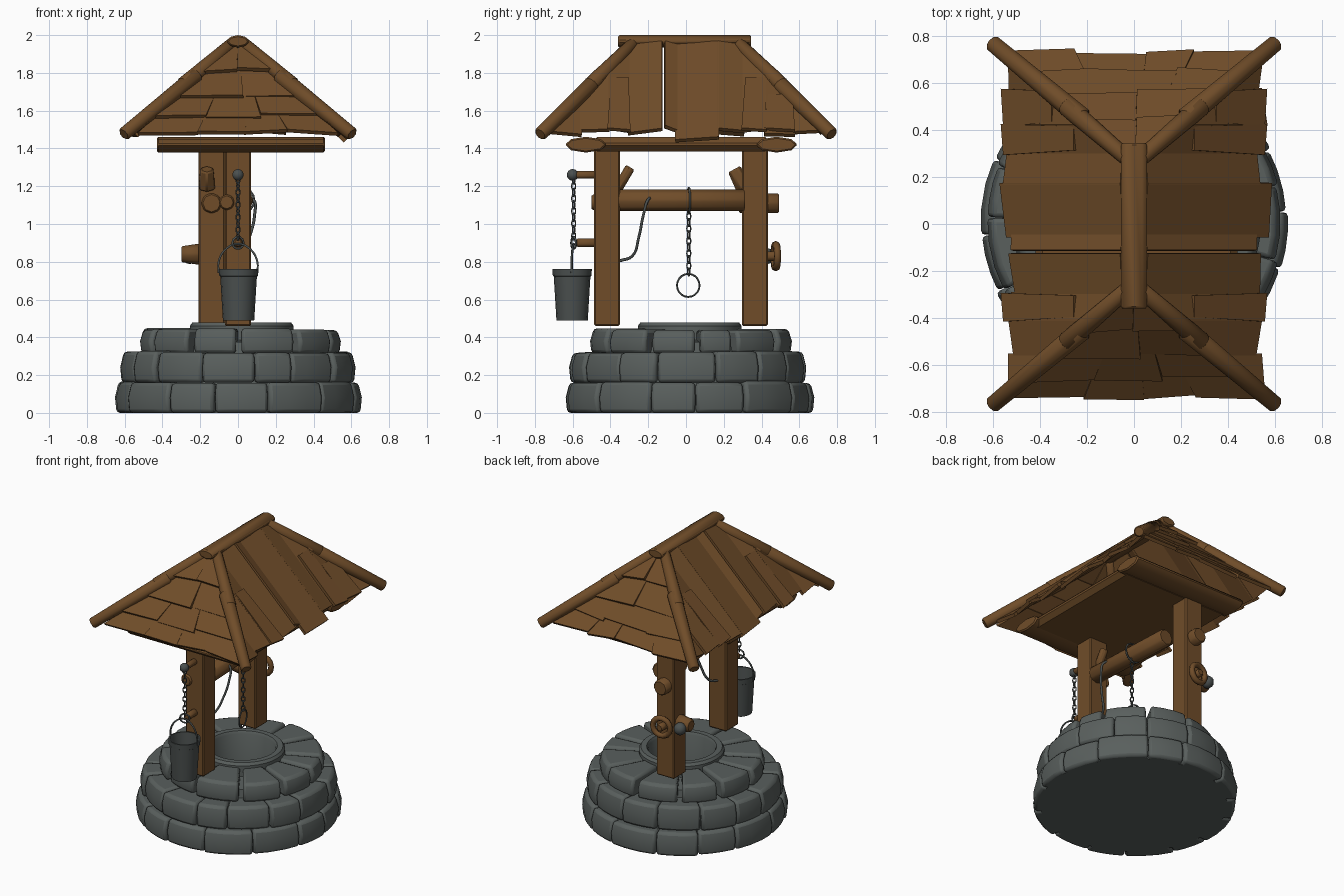
import bpy, bmesh, math, random
from mathutils import Vector, Matrix

if "Cube" in bpy.data.objects:
    bpy.data.objects.remove(bpy.data.objects["Cube"])

random.seed(7)
rnd = random.uniform


def material(name, col):
    m = bpy.data.materials.new(name)
    m.diffuse_color = (*col, 1)
    m.use_nodes = True
    m.node_tree.nodes["Principled BSDF"].inputs["Base Color"].default_value = m.diffuse_color
    return m


WOOD = material("brown wood", (0.16, 0.073, 0.022))
STONE = material("grey stone", (0.10, 0.115, 0.11))
METAL = material("dark metal", (0.07, 0.08, 0.078))


def finish(bm, name, mat, smooth=None, bevel=0, segs=2):
    bmesh.ops.recalc_face_normals(bm, faces=bm.faces)
    me = bpy.data.meshes.new(name)
    bm.to_mesh(me)
    bm.free()
    me.materials.append(mat)
    ob = bpy.data.objects.new(name, me)
    bpy.context.collection.objects.link(ob)
    if bevel:
        b = ob.modifiers.new("bevel", "BEVEL")
        b.width, b.segments, b.limit_method = bevel, segs, "ANGLE"
        b.angle_limit = math.radians(35)
    if smooth:
        bpy.ops.object.select_all(action="DESELECT")
        ob.select_set(True)
        bpy.context.view_layer.objects.active = ob
        bpy.ops.object.shade_smooth_by_angle(angle=math.radians(smooth))
    return ob


def log(name, p0, p1, r0, r1=None, sides=8, flat=1, mat=WOOD, bevel=0.008):
    """Round timber between two points; flat squashes its height."""
    p0, p1 = Vector(p0), Vector(p1)
    d = p1 - p0
    mtx = (Matrix.Translation((p0 + p1) / 2) @ d.to_track_quat("Z", "Y").to_matrix().to_4x4()
           @ Matrix.Diagonal((1, flat, 1, 1)))
    bm = bmesh.new()
    bmesh.ops.create_cone(bm, cap_ends=True, segments=sides, radius1=r0, radius2=r1 or r0,
                          depth=d.length, matrix=mtx)
    return finish(bm, name, mat, 50, bevel, 1)


def box(name, lo, hi, mat=WOOD, bevel=0.008):
    lo, hi = Vector(lo), Vector(hi)
    bm = bmesh.new()
    bmesh.ops.create_cube(bm, size=1, matrix=Matrix.Translation((lo + hi) / 2)
                          @ Matrix.Diagonal((*(hi - lo), 1)))
    return finish(bm, name, mat, None, bevel, 1)


def board(name, pts, thick):
    """Flat board from four corners, thickened upward."""
    pts = [Vector(p) for p in pts]
    n = (pts[2] - pts[0]).cross(pts[3] - pts[1]).normalized()
    if n.z < 0:
        n = -n
    bm = bmesh.new()
    a = [bm.verts.new(p) for p in pts]
    b = [bm.verts.new(p + n * thick) for p in pts]
    bm.faces.new(a)
    bm.faces.new(b)
    for i in range(4):
        j = (i + 1) % 4
        bm.faces.new((a[i], a[j], b[j], b[i]))
    finish(bm, name, WOOD)


def lathe(name, prof, mat, centre=(0, 0), sides=24):
    bm = bmesh.new()
    vs = [bm.verts.new((r + centre[0], centre[1], z)) for r, z in prof]
    es = [bm.edges.new(p) for p in zip(vs, vs[1:])]
    bmesh.ops.spin(bm, geom=vs + es, cent=(*centre, 0), axis=(0, 0, 1), angle=math.tau,
                   steps=sides, use_duplicate=False)
    bmesh.ops.remove_doubles(bm, verts=bm.verts, dist=0.0005)
    return finish(bm, name, mat, 35)


def torus(name, loc, R, r, rot=(0, 0, 0), mat=METAL, seg=10, stretch=1):
    bpy.ops.mesh.primitive_torus_add(major_radius=R, minor_radius=r, major_segments=seg,
                                     minor_segments=6, location=loc, rotation=rot)
    ob = bpy.context.object
    ob.name = name
    ob.scale.y = stretch
    ob.data.materials.append(mat)
    bpy.ops.object.shade_smooth()


def wire(name, pts, r):
    cu = bpy.data.curves.new(name, "CURVE")
    cu.dimensions, cu.bevel_depth, cu.bevel_resolution, cu.resolution_u = "3D", r, 1, 5
    cu.use_fill_caps = True
    sp = cu.splines.new("BEZIER")
    sp.bezier_points.add(len(pts) - 1)
    for bp, p in zip(sp.bezier_points, pts):
        bp.co = p
        bp.handle_left_type = bp.handle_right_type = "AUTO"
    cu.materials.append(METAL)
    bpy.context.collection.objects.link(bpy.data.objects.new(name, cu))


def ball(name, loc, r):
    bm = bmesh.new()
    bmesh.ops.create_uvsphere(bm, u_segments=10, v_segments=7, radius=r,
                              matrix=Matrix.Translation(loc))
    finish(bm, name, METAL, 60)


def chain(name, x, y, top, bottom):
    n = round((top - bottom) / 0.034)
    for i in range(n):
        z = top + (bottom - top) * (i + 0.5) / n
        torus(name, (x, y, z), 0.012, 0.004, (math.pi / 2, 0, 0.5 + (i % 2) * math.pi / 2),
              stretch=1.6)


# stone rings: wedge stones around the well
def stone_ring(name, count, r_in, r_out, z0, z1, gap, cx, cy, shift):
    cuts = [(i + shift + rnd(-0.16, 0.16)) * math.tau / count for i in range(count)]
    cuts.append(cuts[0] + math.tau)
    for a0, a1 in zip(cuts, cuts[1:]):
        ro, top = r_out + rnd(-0.012, 0.012), z1 + rnd(-0.008, 0.004)
        bm = bmesh.new()
        loops = []
        for k in range(4):
            a = a0 + gap / 2 + (a1 - a0 - gap) * k / 3
            c, s = math.cos(a), math.sin(a)
            loops.append([bm.verts.new((cx + c * r, cy + s * r, z)) for r, z in
                          ((r_in, z0), (ro, z0), (ro + 0.008, (z0 + z1) / 2), (ro - 0.012, top), (r_in, top))])
        for p, q in zip(loops, loops[1:]):
            for i in range(5):
                j = (i + 1) % 5
                bm.faces.new((p[i], p[j], q[j], q[i]))
        bm.faces.new(loops[0])
        bm.faces.new(loops[-1])
        finish(bm, name, STONE, 50, 0.018)


stone_ring("bottom_stone", 14, 0.42, 0.65, 0.0, 0.165, 0.006, 0.0, 0.01, 0.2)
stone_ring("middle_stone", 15, 0.36, 0.617, 0.16, 0.325, 0.006, 0.005, 0.01, 0.5)
stone_ring("top_stone", 12, 0.255, 0.525, 0.315, 0.445, 0.06, 0.015, 0.03, 0.0)
lathe("well_core", [(0, 0.1), (0.205, 0.1), (0.215, 0.46), (0.225, 0.478), (0.262, 0.478),
                    (0.275, 0.46), (0.275, 0.385), (0.45, 0.375), (0.46, 0.3), (0.56, 0.29),
                    (0.59, 0.1), (0.59, 0.02), (0.6, 0), (0, 0)], STONE, (0.02, 0.02), 32)

# posts, wide flat cross beams and the ceiling between them
box("front_post", (-0.07, -0.487, 0.46), (0.07, -0.35, 1.42))
box("back_post", (-0.21, 0.296, 0.46), (-0.07, 0.434, 1.42))
log("front_cross_beam", (-0.43, -0.53, 1.42), (0.46, -0.53, 1.42), 0.11, flat=0.38)
log("back_cross_beam", (-0.43, 0.48, 1.42), (0.46, 0.48, 1.42), 0.11, flat=0.38)
box("ceiling", (-0.42, -0.5, 1.385), (0.44, 0.45, 1.46), bevel=0.03)

# windlass log, and stubs on the posts
log("windlass", (0.022, -0.36, 1.125), (-0.01, 0.31, 1.125), 0.06)
log("windlass_stub", (-0.06, -0.5, 1.115), (-0.06, -0.36, 1.115), 0.043)
log("post_stub", (-0.14, 0.28, 1.11), (-0.14, 0.492, 1.11), 0.055)
log("post_twig", (0, -0.36, 1.19), (0, -0.295, 1.3), 0.03, sides=6)
log("post_twig", (-0.165, 0.31, 1.19), (-0.165, 0.255, 1.29), 0.05, 0.04, 6)
log("upper_peg", (0, -0.47, 1.26), (0, -0.61, 1.26), 0.023)
log("lower_peg", (0, -0.47, 0.9), (0, -0.58, 0.9), 0.026)
log("back_peg", (-0.14, 0.42, 0.83), (-0.14, 0.5, 0.83), 0.028)
torus("wooden_ring", (-0.14, 0.475, 0.83), 0.062, 0.02, (math.pi / 2, 0, 0.15), WOOD, 14)
log("side_peg", (-0.2, 0.37, 0.84), (-0.3, 0.37, 0.84), 0.06, 0.045)
ball("side_knob", (-0.255, 0.43, 0.83), 0.042)

# ridge log and hip rafters
log("ridge", (0, -0.36, 1.967), (0, 0.345, 1.967), 0.06, flat=0.55)
for sx in (-1, 1):
    for sy in (-1, 1):
        log("hip_rafter_upper", (sx * 0.03, sy * 0.28, 1.955), (sx * 0.29, sy * 0.505, 1.735), 0.036, 0.045)
        log("hip_rafter_lower", (sx * 0.22, sy * 0.45, 1.785), (sx * 0.605, sy * 0.772, 1.475), 0.048, 0.038)


# side slopes: long planks running from ridge (or hip) to eave
def side_pt(s, y, t, lift=0):
    return (s * (0.03 + 0.5 * t + lift * 0.7), y, 1.94 - 0.48 * t + lift * 0.72)


def hip_t(y):
    return max(0, (abs(y) - 0.3) / 0.47)


for s in (-1, 1):
    edges = [-0.71, -0.56, -0.41, -0.3, -0.13, -0.05, 0.17, 0.3, 0.42, 0.57, 0.71]
    for i, (y0, y1) in enumerate(zip(edges, edges[1:])):
        a, b = y0 - 0.006, y1 + 0.006
        if i == 4:  # open slit beside this narrow plank
            a += 0.02
        e = rnd(0.95, 1.0)
        l0, l1 = (0.0, 0.02) if i % 2 else (0.02, 0.0)
        wide = 0.06 if i == 5 else 0
        board("side_plank", [side_pt(s, a, hip_t(a), l0), side_pt(s, b, hip_t(b), l1),
                             side_pt(s, b, e + wide, l1), side_pt(s, a, e + wide + rnd(-0.03, 0.03), l0)], 0.022)
        if i in (2, 7, 8):
            t0 = max(hip_t(a), hip_t(b), 0.4)
            board("cover_plank", [side_pt(s, a + 0.02, t0, 0.02), side_pt(s, b - 0.01, t0, 0.02),
                                  side_pt(s, b, 1.0, 0.035), side_pt(s, a, 0.98, 0.035)], 0.02)


# front and back slopes: rows of overlapping shingles
def end_pt(s, x, t, lift=0):
    return (x, s * (0.28 + 0.43 * t + lift * 0.7), 1.94 - 0.48 * t + lift * 0.72)


for s in (-1, 1):
    for t0, t1, n in ((0.0, 0.34, 2), (0.27, 0.6, 2), (0.52, 0.82, 3), (0.73, 1.0, 4)):
        w0, w1 = 0.03 + 0.5 * t0, 0.03 + 0.5 * t1
        cuts = [-1] + [-1 + 2 * k / n + rnd(-0.12, 0.12) for k in range(1, n)] + [1]
        for u, v in zip(cuts, cuts[1:]):
            e, f = t1 + rnd(-0.03, 0.02), t1 + rnd(-0.03, 0.02)
            h = rnd(0.014, 0.032)
            board("shingle", [end_pt(s, u * w0, t0), end_pt(s, v * w0, t0),
                              end_pt(s, v * w1, e, h), end_pt(s, u * w1, f, h + rnd(-0.008, 0.008))], 0.022)

# hanging bucket
lathe("bucket", [(0, 0.49), (0.083, 0.49), (0.097, 0.722), (0.102, 0.725), (0.105, 0.762),
                 (0.096, 0.762), (0.076, 0.51), (0, 0.51)], METAL, (0.003, -0.603), 16)
wire("bucket_handle", [(-0.104, -0.605, 0.74), (-0.1, -0.605, 0.81), (-0.055, -0.6, 0.875), (0, -0.595, 0.895),
                       (0.055, -0.6, 0.875), (0.1, -0.605, 0.81), (0.104, -0.605, 0.74)], 0.006)
torus("handle_ring", (0, -0.595, 0.9), 0.032, 0.006, (math.pi / 2, 0, 0.4))
chain("bucket_chain", 0, -0.595, 1.25, 0.92)
ball("peg_knob", (0, -0.6, 1.26), 0.031)

# windlass chain with ring, and crank rod
torus("chain_collar", (0.02, 0.015, 1.125), 0.066, 0.006, (math.pi / 2, 0, 0.1), seg=16)
chain("well_chain", 0.03, 0.015, 1.09, 0.73)
torus("chain_ring", (0.03, 0.012, 0.675), 0.061, 0.005, (0, math.pi / 2, 0.2), seg=20)
wire("crank_rod", [(0.03, -0.18, 1.13), (0.08, -0.2, 1.13), (0.088, -0.225, 1.05), (0.06, -0.25, 0.93),
                   (0.02, -0.285, 0.83), (0, -0.35, 0.805)], 0.008)
